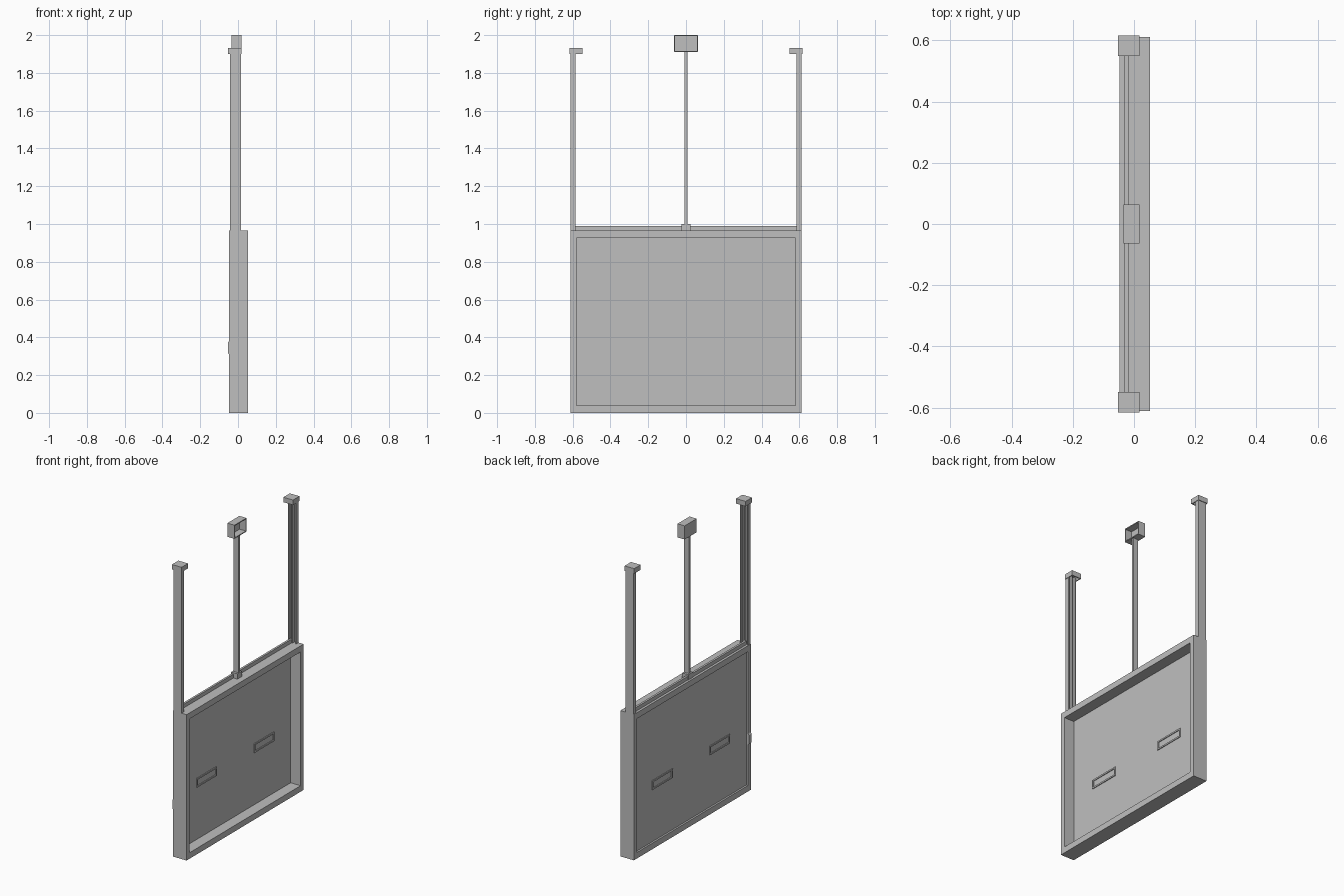
import bpy, bmesh, math
from mathutils import Vector

cube = bpy.data.objects.get("Cube")
if cube:
    bpy.data.objects.remove(cube, do_unlink=True)

grey = bpy.data.materials.new("plain_grey")
grey.use_nodes = True
colour = (0.52, 0.52, 0.52, 1)
grey.diffuse_color = colour
grey.node_tree.nodes["Principled BSDF"].inputs["Base Color"].default_value = colour


def finish(name, bm):
    bmesh.ops.recalc_face_normals(bm, faces=bm.faces)
    mesh = bpy.data.meshes.new(name)
    bm.to_mesh(mesh)
    bm.free()
    mesh.materials.append(grey)
    obj = bpy.data.objects.new(name, mesh)
    bpy.context.collection.objects.link(obj)
    return obj


def box(name, x, y, z, open_axis=None, wall=0.006):
    """Box from (min, max) ranges; open_axis removes the face that way and thickens the rest."""
    bm = bmesh.new()
    bmesh.ops.create_cube(bm, size=1)
    for v in bm.verts:
        v.co = Vector([(r[0] + r[1]) / 2 + c * (r[1] - r[0]) for r, c in zip((x, y, z), v.co)])
    bm.normal_update()
    if open_axis:
        gone = [f for f in bm.faces if f.normal.dot(Vector(open_axis)) > 0.9]
        bmesh.ops.delete(bm, geom=gone, context='FACES')
    obj = finish(name, bm)
    if open_axis:
        shell = obj.modifiers.new("wall", 'SOLIDIFY')
        shell.thickness = wall
        shell.offset = -1
        shell.use_even_offset = True
        # an open shell needs its normals pointing away from the box centre
        centre = Vector([sum(r) / 2 for r in (x, y, z)])
        for p in obj.data.polygons:
            if p.normal.dot(p.center - centre) < 0:
                p.flip()
    return obj


def ring(name, x, y, z, by, bz_low, bz_high):
    """Rectangular frame in the y-z plane, given its border widths."""
    outer = [(y[0], z[0]), (y[1], z[0]), (y[1], z[1]), (y[0], z[1])]
    inner = [(y[0] + by, z[0] + bz_low), (y[1] - by, z[0] + bz_low),
             (y[1] - by, z[1] - bz_high), (y[0] + by, z[1] - bz_high)]
    bm = bmesh.new()
    loops = [[bm.verts.new((px, *p)) for p in loop] for px in x for loop in (outer, inner)]
    a, b, c, d = loops
    for i in range(4):
        j = (i + 1) % 4
        for p, q in ((a, b), (b, d), (d, c), (c, a)):
            bm.faces.new((p[i], p[j], q[j], q[i]))
    return finish(name, bm)


def extrude_profile(name, points, z0, z1):
    """Closed x-y section raised from z0 to z1."""
    bm = bmesh.new()
    face = bm.faces.new([bm.verts.new((px, py, z0)) for px, py in points])
    top = bmesh.ops.extrude_face_region(bm, geom=[face])
    verts = [g for g in top["geom"] if isinstance(g, bmesh.types.BMVert)]
    bmesh.ops.translate(bm, verts=verts, vec=(0, 0, z1 - z0))
    return finish(name, bm)


# Lower frame and its thin recessed panel
ring("lower_frame", (-0.047, 0.052), (-0.612, 0.612), (0, 0.965), 0.032, 0.04, 0.04)
box("panel", (-0.035, -0.021), (-0.585, 0.585), (0.035, 0.93))

# Shallow raised grip rims on both faces of the panel
for side, y in (("front", -0.3), ("rear", 0.3)):
    for face, x in (("inner", (-0.022, -0.016)), ("outer", (-0.040, -0.034))):
        ring(f"{side}_{face}_grip_rim", x, (y - 0.105, y + 0.105), (0.385, 0.445),
             0.01, 0.01, 0.01)

# Thin rail along the top of the frame
box("top_rail", (-0.031, -0.017), (-0.59, 0.59), (0.96, 0.99))

# Grooved end posts with hollow caps
for side, s in (("front", -1), ("rear", 1)):
    section = [(-0.043, 0.612), (0.015, 0.612), (0.015, 0.586), (0.009, 0.586),
               (0.009, 0.605), (-0.011, 0.605), (-0.011, 0.586), (-0.017, 0.586),
               (-0.017, 0.605), (-0.037, 0.605), (-0.037, 0.586), (-0.043, 0.586)]
    extrude_profile(f"{side}_post", [(x, s * y) for x, y in section], 0.96, 1.925)
    box(f"{side}_post_cap", (-0.052, 0.018), sorted((s * 0.549, s * 0.616)),
        (1.9, 1.933), open_axis=(0, 0, -1))

# Slim centre pole, its foot and the open box on top
box("centre_pole", (-0.026, 0.010), (-0.008, 0.008), (0.965, 1.915))
box("centre_pole_foot", (-0.034, 0.012), (-0.024, 0.024), (0.96, 1.0))
box("centre_box", (-0.034, 0.018), (-0.063, 0.063), (1.91, 2.0), open_axis=(1, 0, 0))

# Small bevelled latch on the outer face of the frame
latch = box("latch", (-0.053, -0.045), (-0.611, -0.582), (0.305, 0.385))
for v in latch.data.vertices:
    if v.co.x < -0.05:
        v.co.z += 0.012 if v.co.z < 0.345 else -0.012
